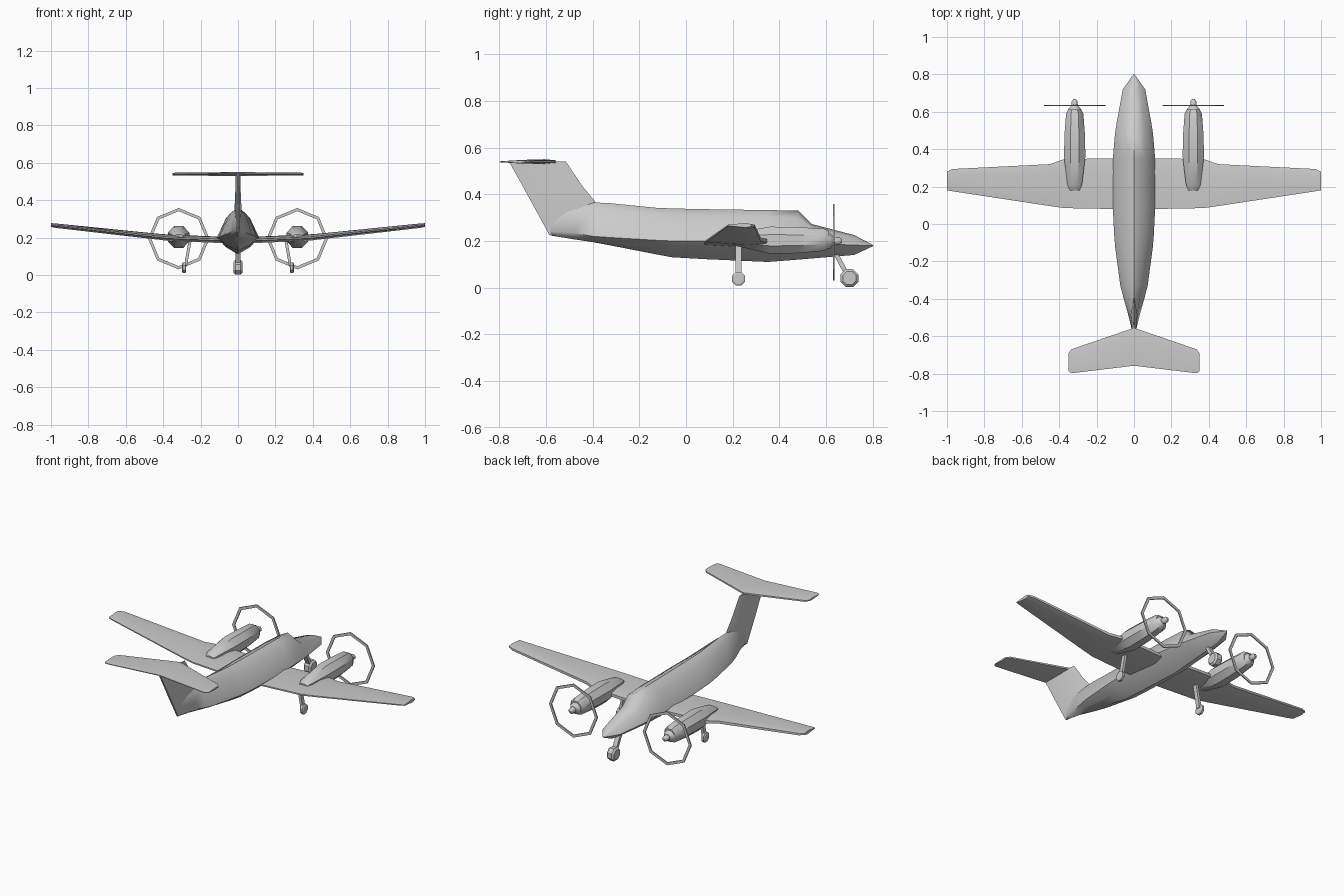
import bpy, bmesh, math
from mathutils import Vector

if "Cube" in bpy.data.objects:
    bpy.data.objects.remove(bpy.data.objects["Cube"])


def finish(name, bm, mirror=False, angle=40):
    bmesh.ops.remove_doubles(bm, verts=bm.verts, dist=1e-5)
    bmesh.ops.recalc_face_normals(bm, faces=bm.faces)
    me = bpy.data.meshes.new(name)
    bm.to_mesh(me)
    bm.free()
    ob = bpy.data.objects.new(name, me)
    bpy.context.collection.objects.link(ob)
    bpy.ops.object.select_all(action='DESELECT')
    ob.select_set(True)
    bpy.context.view_layer.objects.active = ob
    bpy.ops.object.shade_smooth_by_angle(angle=math.radians(angle))
    if mirror:
        ob.modifiers.new("Mirror", 'MIRROR').use_mirror_merge = False
    return ob


def loft(name, rings, mirror=False, angle=40):
    """Skin a list of equal-length rings and cap both ends."""
    bm = bmesh.new()
    vs = [[bm.verts.new(p) for p in r] for r in rings]
    n = len(rings[0])
    for a, b in zip(vs, vs[1:]):
        for i in range(n):
            j = (i + 1) % n
            bm.faces.new((a[i], a[j], b[j], b[i]))
    bm.faces.new(vs[0])
    bm.faces.new(vs[-1])
    return finish(name, bm, mirror, angle)


def ring_y(x, y, z, rx, rz, n=8, turn=0.5):
    return [(x + rx * math.cos(2 * math.pi * (i + turn) / n), y,
             z + rz * math.sin(2 * math.pi * (i + turn) / n)) for i in range(n)]


# Fuselage: y, top, side height, bottom, half width
def hull(y, zt, zm, zb, w):
    zs, zl = zm + 0.78 * (zt - zm), zm - 0.58 * (zm - zb)
    return [(0, y, zt), (w * .56, y, zs), (w, y, zm), (w * .56, y, zl),
            (0, y, zb), (-w * .56, y, zl), (-w, y, zm), (-w * .56, y, zs)]


stations = [(.80, .183, .18, .177, .003), (.72, .225, .182, .14, .06),
            (.54, .272, .19, .125, .093), (.48, .33, .195, .12, .102),
            (.35, .332, .2, .11, .113), (.08, .336, .2, .122, .113),
            (-.06, .339, .2, .13, .106), (-.13, .342, .203, .143, .1),
            (-.33, .362, .215, .182, .073), (-.40, .365, .22, .195, .055),
            (-.48, .36, .235, .207, .032), (-.58, .32, .24, .223, .008)]
loft("fuselage", [hull(*s) for s in stations])


# Swept tail fin: height, leading y, trailing y, half thickness
def fin_section(z, le, te, t):
    mid = le + (te - le) * .35
    return [(0, le, z), (t, mid, z), (t * .35, te, z),
            (-t * .35, te, z), (-t, mid, z)]


loft("tail_fin", [fin_section(.225, -.34, -.585, .014),
                  fin_section(.37, -.39, -.664, .018),
                  fin_section(.43, -.44, -.697, .015),
                  fin_section(.54, -.515, -.758, .012)])


# Wing and tailplane: x, leading y, trailing y, centre height, thickness
def foil(x, le, te, z, t):
    c = te - le
    return [(x, le, z - t * .25), (x, le, z + t * .25),
            (x, le + c * .25, z + t * .5), (x, te, z + t * .12),
            (x, te, z - t * .12), (x, le + c * .25, z - t * .5)]


def span(name, half):
    both = [(-s[0],) + s[1:] for s in reversed(half)] + half
    loft(name, [foil(*s) for s in both], angle=25)


span("wing", [(.1, .35, .08, .188, .034), (.37, .348, .085, .199, .034),
              (.45, .32, .096, .207, .031), (.97, .294, .175, .263, .024),
              (1.0, .28, .18, .267, .02)])
span("tailplane", [(.002, -.556, -.758, .54, .02),
                   (.335, -.67, -.798, .539, .016),
                   (.35, -.69, -.785, .539, .012)])

# Engine nacelles: y, centre height, half width, half height
EX = .317
pods = [(.18, .205, .028, .012), (.21, .207, .042, .03), (.36, .203, .062, .063),
        (.48, .203, .059, .06), (.59, .205, .05, .052), (.612, .205, .038, .04)]
loft("engine_nacelle", [ring_y(EX, y, z, a, b) for y, z, a, b in pods], True)

# Spinners
spin = [(.60, .04), (.618, .034), (.632, .018), (.658, .017), (.669, .007)]
loft("spinner", [ring_y(EX, y, .2, r, r) for y, r in spin], True)

# Propeller discs shown as thin eight-sided rings
bm = bmesh.new()
loops = [[bm.verts.new(p) for p in ring_y(EX, y, .194, r, r, 8, 0)]
         for y, r in ((.63, .164), (.637, .164), (.637, .147), (.63, .147))]
for k in range(4):
    a, b = loops[k], loops[(k + 1) % 4]
    for i in range(8):
        j = (i + 1) % 8
        bm.faces.new((a[i], a[j], b[j], b[i]))
finish("propeller_ring", bm, True, 30)


# Landing gear
def wheel(name, x, y, z, r, hw, mirror=False):
    secs = [(-hw, .75), (-hw * .6, 1), (hw * .6, 1), (hw, .75)]
    loft(name, [[(x + dx, y + r * k * math.cos(math.pi * (i + .5) / 4),
                  z + r * k * math.sin(math.pi * (i + .5) / 4)) for i in range(8)]
                for dx, k in secs], mirror, 30)


def strut(name, top, bottom, hx, hy, mirror=False):
    loft(name, [[Vector(p) + Vector((sx * hx, sy * hy, 0))
                 for sx, sy in ((-1, -1), (1, -1), (1, 1), (-1, 1))]
                for p in (top, bottom)], mirror, 30)


wheel("main_wheel", .288, .225, .038, .031, .011, True)
strut("main_strut", (.257, .225, .18), (.281, .225, .045), .008, .013, True)
wheel("nose_wheel", 0, .70, .041, .041 / math.cos(math.pi / 8) * .93, .024)
strut("nose_strut", (0, .645, .14), (0, .692, .05), .014, .011)
